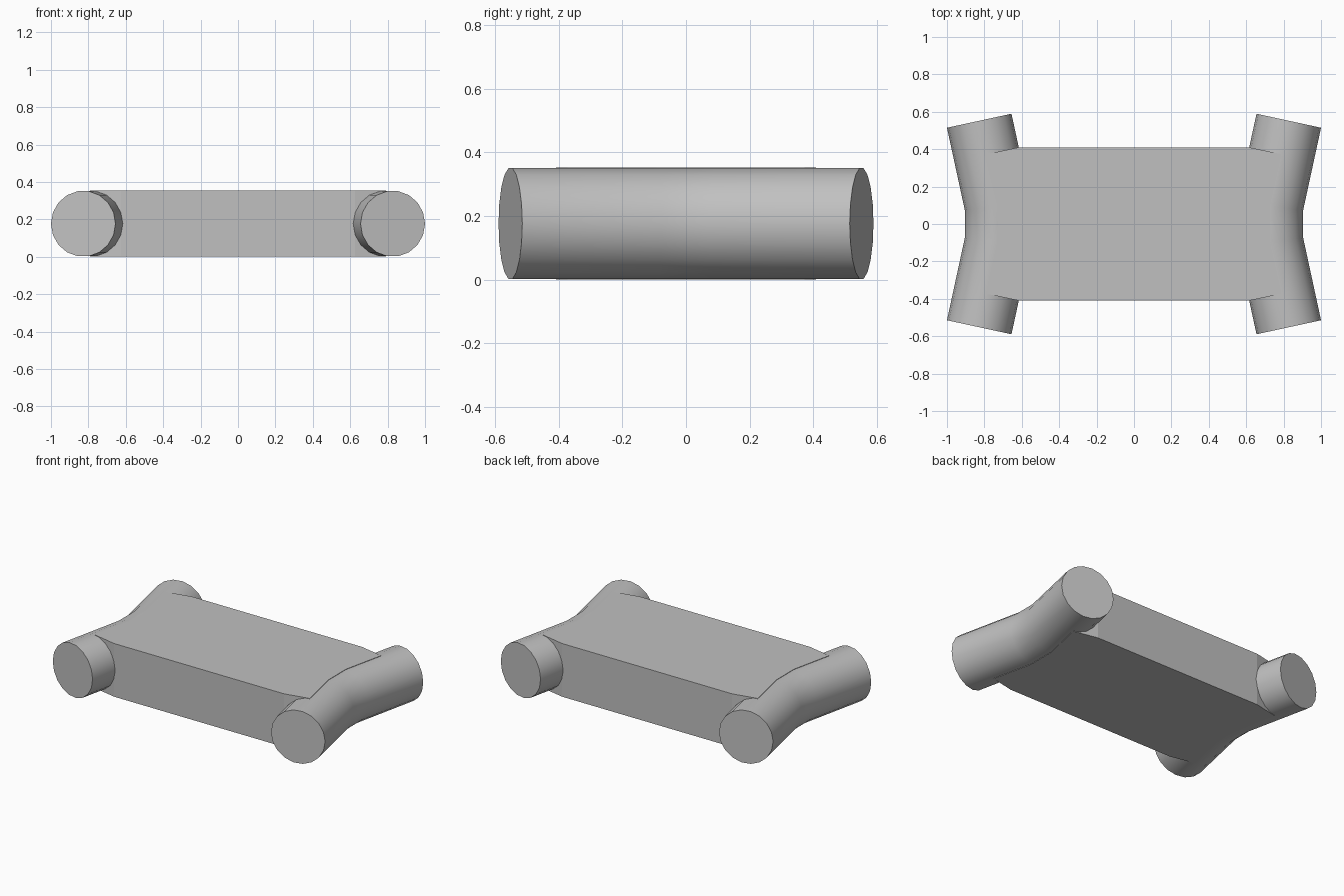
import bpy
import bmesh
import math
from mathutils import Vector

cube = bpy.data.objects.get("Cube")
if cube:
    bpy.data.objects.remove(cube, do_unlink=True)

RADIUS = 0.1765
MID = RADIUS       # height of the tube axis
SIDES = 18

grey = bpy.data.materials.new("plain_grey")
grey.use_nodes = True
colour = (0.53, 0.53, 0.53, 1)
grey.diffuse_color = colour
grey.node_tree.nodes["Principled BSDF"].inputs["Base Color"].default_value = colour


def add_object(name, bm):
    bmesh.ops.recalc_face_normals(bm, faces=bm.faces)
    mesh = bpy.data.meshes.new(name)
    bm.to_mesh(mesh)
    bm.free()
    mesh.materials.append(grey)
    obj = bpy.data.objects.new(name, mesh)
    bpy.context.collection.objects.link(obj)
    return obj


def bent_tube(name, side):
    """Capped tube with mitred rings along a path that splays out at both ends."""
    path = [Vector((side * x, y, MID)) for x, y in
            ((0.8275, -0.552), (0.728, -0.093), (0.728, 0.093), (0.8275, 0.552))]
    bm = bmesh.new()
    rings = []
    for i, point in enumerate(path):
        before = (point - path[max(i - 1, 0)]).normalized()
        after = (path[min(i + 1, len(path) - 1)] - point).normalized()
        tangent = (before + after).normalized()
        across = tangent.cross(Vector((0, 0, 1)))
        miter = 1 / max(tangent.dot(before), tangent.dot(after))
        ring = []
        for k in range(SIDES):
            a = math.tau * k / SIDES
            offset = across * math.cos(a) * miter + Vector((0, 0, math.sin(a)))
            ring.append(bm.verts.new(point + offset * RADIUS))
        rings.append(ring)
    for r1, r2 in zip(rings, rings[1:]):
        for k in range(SIDES):
            n = (k + 1) % SIDES
            bm.faces.new((r1[k], r1[n], r2[n], r2[k]))
    bm.faces.new(rings[0])
    bm.faces.new(rings[-1])
    obj = add_object(name, bm)
    bpy.ops.object.select_all(action="DESELECT")
    obj.select_set(True)
    bpy.context.view_layer.objects.active = obj
    bpy.ops.object.shade_smooth_by_angle(angle=math.radians(35))


bent_tube("left_tube", 1)
bent_tube("right_tube", -1)

# Slab joining the tubes, its corners turned square to the splayed ends
quarter = [(0.625, 0.408), (0.79, 0.373), (0.728, 0.093)]
right_half = quarter + [(x, -y) for x, y in reversed(quarter)]
outline = right_half + [(-x, -y) for x, y in right_half]
bm = bmesh.new()
base = bm.faces.new([bm.verts.new((x, y, 0)) for x, y in outline])
top = bmesh.ops.extrude_face_region(bm, geom=[base])
bmesh.ops.translate(bm, vec=(0, 0, 2 * RADIUS),
                    verts=[v for v in top["geom"] if isinstance(v, bmesh.types.BMVert)])
add_object("body_slab", bm)
